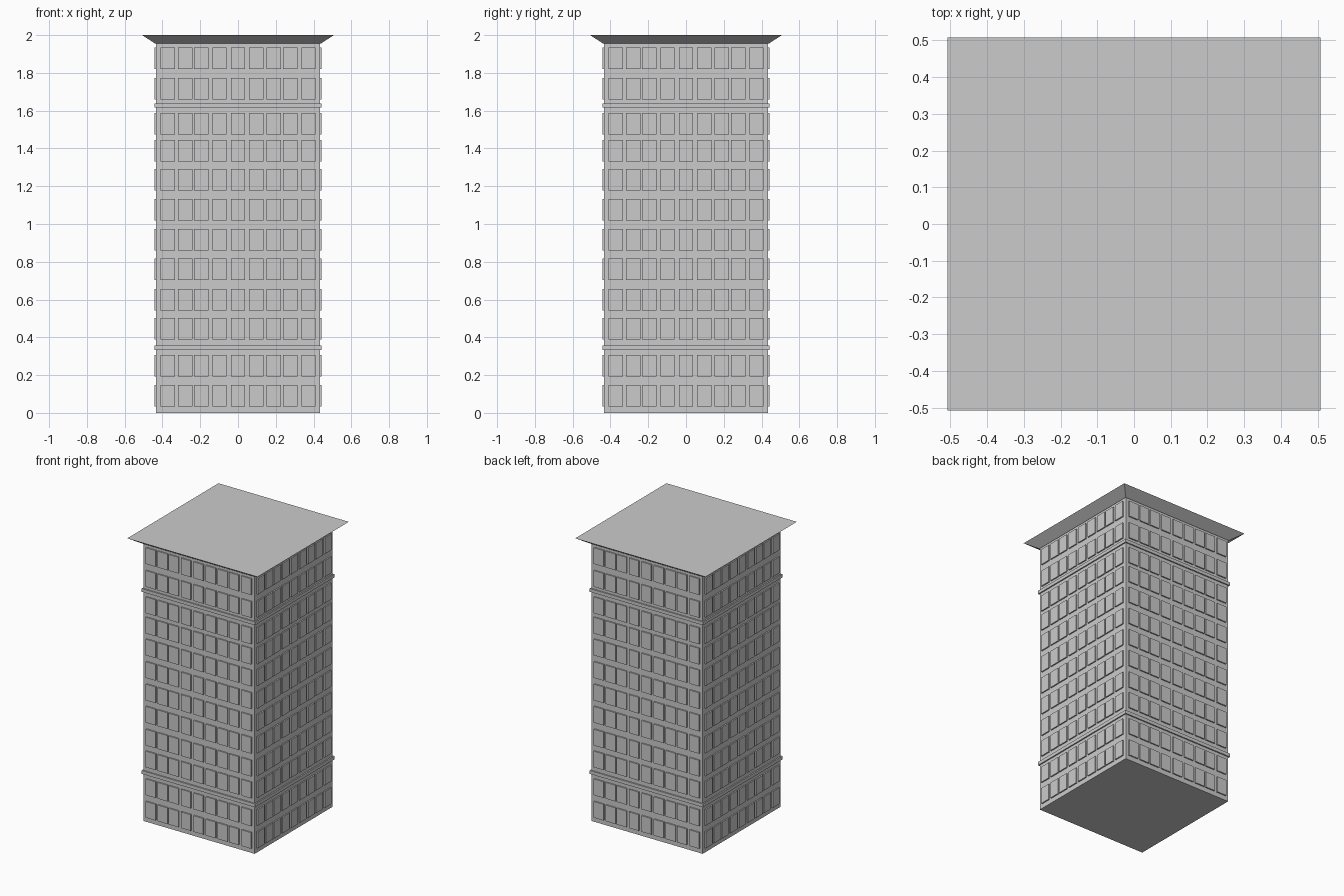
import bpy, bmesh
from math import pi
from mathutils import Matrix, Vector

if "Cube" in bpy.data.objects:
    bpy.data.objects.remove(bpy.data.objects["Cube"])

HALF = 0.433      # half width of the tower shaft
PROUD = 0.442     # how far windows and bands reach
EAVE = 1.955      # top of the shaft


def add_object(name, bm):
    bmesh.ops.recalc_face_normals(bm, faces=bm.faces)
    mesh = bpy.data.meshes.new(name)
    bm.to_mesh(mesh)
    bm.free()
    obj = bpy.data.objects.new(name, mesh)
    bpy.context.collection.objects.link(obj)
    return obj


def add_box(bm, lo, hi):
    lo, hi = Vector(lo), Vector(hi)
    m = Matrix.Translation((lo + hi) / 2) @ Matrix.Diagonal((*(hi - lo), 1))
    return bmesh.ops.create_cube(bm, size=1, matrix=m)["verts"]


def square_block(name, z0, z1, r0, r1):
    """Square block whose half width goes from r0 at z0 to r1 at z1."""
    bm = bmesh.new()
    for v in add_box(bm, (-1, -1, z0), (1, 1, z1)):
        r = r0 if v.co.z < (z0 + z1) / 2 else r1
        v.co.x *= r
        v.co.y *= r
    return add_object(name, bm)


# Shaft, flared roof slab and the two string courses
square_block("tower_shaft", 0, EAVE, HALF, HALF)
square_block("flared_cornice", EAVE, 2.0, 0.438, 0.508)
square_block("lower_band", 0.333, 0.357, PROUD, PROUD)
square_block("upper_band", 1.616, 1.639, PROUD, PROUD)

# Window grid, repeated on each of the four sides
columns = [-0.372, -0.280, -0.194, -0.098, 0, 0.096, 0.189, 0.276, 0.373]
rows = [0.090, 0.249, 0.445, 0.599, 0.760, 0.917,
        1.075, 1.234, 1.388, 1.531, 1.717, 1.878]
W, H = 0.038, 0.057
for i, side in enumerate(("front", "right", "back", "left")):
    bm = bmesh.new()
    for z in rows:
        for x in columns:
            add_box(bm, (x - W, -PROUD, z - H), (x + W, -HALF + 0.005, z + H))
    bmesh.ops.rotate(bm, verts=bm.verts, cent=(0, 0, 0),
                     matrix=Matrix.Rotation(i * pi / 2, 3, "Z"))
    add_object(side + "_windows", bm)
